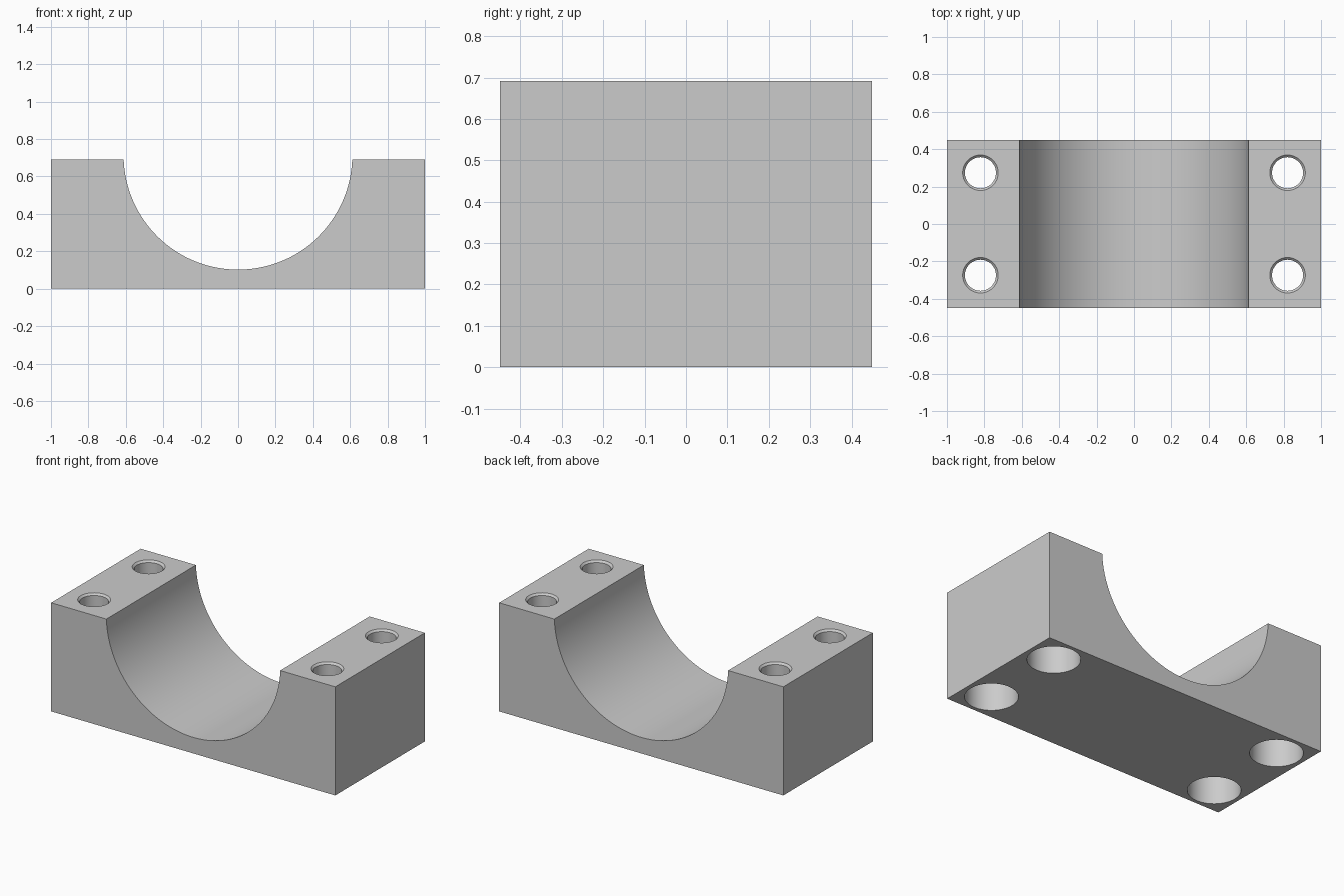
import bpy, bmesh
from math import sin, cos, pi, radians, asin

cube = bpy.data.objects.get("Cube")
if cube:
    bpy.data.objects.remove(cube, do_unlink=True)

HALF_X, HALF_Y, TOP = 1.0, 0.45, 0.691
SADDLE_R, SADDLE_Z = 0.612, 0.714
HOLE_X, HOLE_Y = 0.821, 0.274

grey = bpy.data.materials.new("light grey")
grey.use_nodes = True
colour = (0.6, 0.6, 0.6, 1)
grey.diffuse_color = colour
grey.node_tree.nodes["Principled BSDF"].inputs["Base Color"].default_value = colour


def make_object(name, bm):
    bmesh.ops.recalc_face_normals(bm, faces=bm.faces)
    mesh = bpy.data.meshes.new(name)
    bm.to_mesh(mesh)
    bm.free()
    mesh.materials.append(grey)
    obj = bpy.data.objects.new(name, mesh)
    bpy.context.collection.objects.link(obj)
    return obj


def add_turned_solid(bm, x, y, profile, sides=64):
    """Closed solid of revolution about a vertical axis, from (radius, z) pairs."""
    rings = [[bm.verts.new((x + r * cos(2 * pi * i / sides),
                            y + r * sin(2 * pi * i / sides), z))
              for i in range(sides)] for r, z in profile]
    for low, high in zip(rings, rings[1:]):
        for i in range(sides):
            j = (i + 1) % sides
            bm.faces.new((low[i], low[j], high[j], high[i]))
    bm.faces.new(rings[0])
    bm.faces.new(rings[-1])


# Block: front outline with the round saddle, extruded to the back
bm = bmesh.new()
tilt = asin((SADDLE_Z - TOP) / SADDLE_R)
steps = 96
outline = [(-HALF_X, TOP), (-HALF_X, 0), (HALF_X, 0), (HALF_X, TOP)]
for i in range(steps + 1):
    a = -tilt - (pi - 2 * tilt) * i / steps
    outline.append((SADDLE_R * cos(a), SADDLE_Z + SADDLE_R * sin(a)))
front = bm.faces.new([bm.verts.new((x, -HALF_Y, z)) for x, z in outline])
extruded = bmesh.ops.extrude_face_region(bm, geom=[front])["geom"]
bmesh.ops.translate(bm, vec=(0, 2 * HALF_Y, 0),
                    verts=[g for g in extruded if isinstance(g, bmesh.types.BMVert)])
block = make_object("bearing_block", bm)

# Bolt holes: wide counterbore below, narrow bore, small chamfer at the top
hole_profile = [(0.152, -0.1), (0.152, 0.35), (0.083, 0.35),
                (0.083, TOP - 0.012), (0.095, TOP), (0.095, TOP + 0.1)]
bm = bmesh.new()
for sx in (-1, 1):
    for sy in (-1, 1):
        add_turned_solid(bm, sx * HOLE_X, sy * HOLE_Y, hole_profile)
cutter = make_object("bolt_hole_cutter", bm)
cutter.hide_render = True

cut = block.modifiers.new("bolt holes", 'BOOLEAN')
cut.operation = 'DIFFERENCE'
cut.solver = 'EXACT'
cut.object = cutter

# Apply the cut, then drop the helper and smooth the curved walls
bpy.ops.object.select_all(action='DESELECT')
block.select_set(True)
bpy.context.view_layer.objects.active = block
bpy.ops.object.modifier_apply(modifier=cut.name)
bpy.data.objects.remove(cutter, do_unlink=True)
bpy.ops.object.shade_smooth_by_angle(angle=radians(30))
